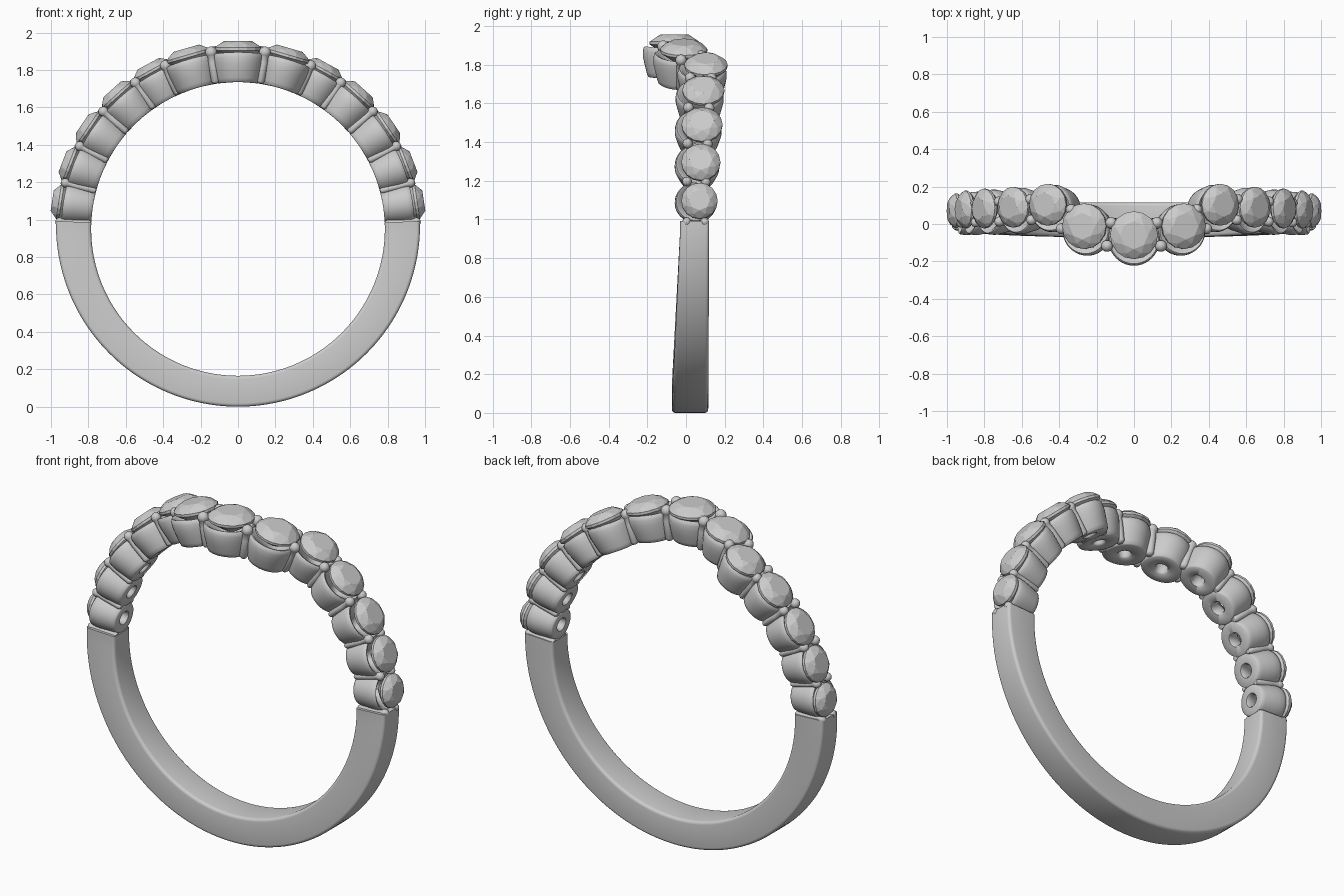
import bpy, bmesh, math
from mathutils import Vector

if "Cube" in bpy.data.objects:
    bpy.data.objects.remove(bpy.data.objects["Cube"])

CZ, R_IN, R_REF = 0.95, 0.785, 0.95   # ring centre height, finger radius, setting radius


def ring_point(angle, radius, y):
    """Angle in radians from the top of the ring, towards +x."""
    return Vector((math.sin(angle) * radius, y, CZ + math.cos(angle) * radius))


def finish(name, bm, smooth=None):
    bmesh.ops.recalc_face_normals(bm, faces=bm.faces)
    mesh = bpy.data.meshes.new(name)
    bm.to_mesh(mesh)
    bm.free()
    ob = bpy.data.objects.new(name, mesh)
    bpy.context.collection.objects.link(ob)
    if smooth:
        bpy.ops.object.select_all(action='DESELECT')
        ob.select_set(True)
        bpy.context.view_layer.objects.active = ob
        bpy.ops.object.shade_smooth_by_angle(angle=math.radians(smooth))
    return ob


def skin(bm, rings, closed):
    """Join equal vertex loops with quads."""
    n = len(rings[0])
    for i in range(len(rings) if closed else len(rings) - 1):
        a, b = rings[i], rings[(i + 1) % len(rings)]
        for k in range(n):
            bm.faces.new((a[k], a[(k + 1) % n], b[(k + 1) % n], b[k]))


def make_band():
    # rounded rectangular section, thinner and wider towards the bottom
    bm = bmesh.new()
    rings = []
    start, steps = math.radians(87.5), 96
    for i in range(steps + 1):
        a = start + (2 * math.pi - 2 * start) * i / steps
        f = (1 - math.cos(a)) / 2
        t = max(0.0, min(1.0, 2 * f - 1))
        outer = 0.973 - 0.023 * t
        y0, y1 = -0.03 - 0.043 * t, 0.12 - 0.005 * t
        c = 0.018
        loop = []
        for k, (r, y) in enumerate([(outer - c, y1 - c), (R_IN + c, y1 - c),
                                    (R_IN + c, y0 + c), (outer - c, y0 + c)]):
            for j in range(5):
                q = math.radians(90 * k + 22.5 * j)
                loop.append(bm.verts.new(ring_point(a, r + c * math.cos(q), y + c * math.sin(q))))
        rings.append(loop)
    skin(bm, rings, False)
    bm.faces.new(rings[0])
    bm.faces.new(rings[-1])
    finish("band", bm, 40)


def make_cup(name, deg, y, r):
    # bored setting, bent so that its base follows the finger hole
    hole = 0.04 / r
    profile = [(hole + .08, .785), (.93, .785), (.98, .79), (1.01, .81), (1.02, .85), (1.03, .89),
               (1.02, .92), (.99, .94), (.94, .945), (.85, .94), (hole + .1, .87), (hole, .85),
               (hole, .795)]
    bm = bmesh.new()
    rings = []
    for f, h in profile:
        squash = 0.84 + 0.16 * min(1, (h - R_IN) / 0.11)
        loop = []
        for k in range(40):
            q = 2 * math.pi * k / 40
            u, v = f * r * math.cos(q), f * r * math.sin(q) * squash
            loop.append(bm.verts.new(ring_point(math.radians(deg) + u / R_REF, h, y + v)))
        rings.append(loop)
    skin(bm, rings, True)
    finish(name, bm, 50)


def make_stone(name, deg, y, r):
    # round brilliant cut as a convex hull of its facet corners
    a = math.radians(deg)
    centre, out = ring_point(a, 0.955, y), Vector((math.sin(a), 0, math.cos(a)))
    side, depth = Vector((math.cos(a), 0, -math.sin(a))), Vector((0, 1, 0))
    bm = bmesh.new()
    layers = [(8, 0.58, 0.05, 0), (8, 0.82, 0.035, 0.5), (16, 1.0, 0.014, 0),
              (16, 1.0, 0.0, 0), (8, 0.5, -0.045, 0.5), (1, 0.0, -0.085, 0)]
    for n, f, h, shift in layers:
        for k in range(n):
            q = 2 * math.pi * (k + shift) / n
            bm.verts.new(centre + out * h + (side * math.cos(q) + depth * math.sin(q)) * f * r)
    bmesh.ops.convex_hull(bm, input=bm.verts[:])
    finish(name, bm)


def make_prong(name, angle, y, r):
    # tapered post with a rounded bead on top
    profile = [(0.55, .787), (.85, .80), (.85, .90), (.75, .935)]
    bead = 0.955
    profile += [(math.cos(math.radians(t)), bead + r * math.sin(math.radians(t)))
                for t in (-30, -10, 10, 30, 50, 70, 85)]
    bm = bmesh.new()
    rings = []
    for f, h in profile:
        rings.append([bm.verts.new(ring_point(angle + f * r * math.cos(k * math.pi / 8) / R_REF, h,
                                              y + f * r * math.sin(k * math.pi / 8)))
                      for k in range(16)])
    skin(bm, rings, False)
    bm.faces.new(rings[0])
    bm.faces.new(rings[-1])
    finish(name, bm, 60)


make_band()

# stones on the right half: angle from top, y, radius
half = [(0, -0.06, 0.128), (16, -0.012, 0.122), (28.5, 0.103, 0.112), (42, 0.09, 0.109),
        (56, 0.083, 0.106), (69, 0.077, 0.101), (81.3, 0.07, 0.094)]
for i, (deg, y, r) in enumerate(half):
    for s, tag in ((1, "right"), (-1, "left")):
        if i == 0 and s < 0:
            continue
        make_stone(f"stone_{tag}_{i}", s * deg, y, r)
        make_cup(f"cup_{tag}_{i}", s * deg, y - 0.02, r + 0.012)

# pairs of shared prongs between neighbouring stones, set across the line joining them
ends = half + [(94.2, 0.07, 0.09)]
for i in range(len(half)):
    (d0, y0, r0), (d1, y1, r1) = ends[i], ends[i + 1]
    line = Vector((math.radians(d1 - d0) * R_REF, y1 - y0)).normalized()
    mid, ym, r = math.radians(d0 + d1) / 2, (y0 + y1) / 2 - 0.02, (r0 + r1) / 2
    for s, tag in ((1, "right"), (-1, "left")):
        for e, row in ((1, "back"), (-1, "front")):
            off = e * 0.5 * r
            make_prong(f"prong_{tag}_{row}_{i}", s * (mid - line.y * off / R_REF),
                       ym + line.x * off, 0.25 * r)
